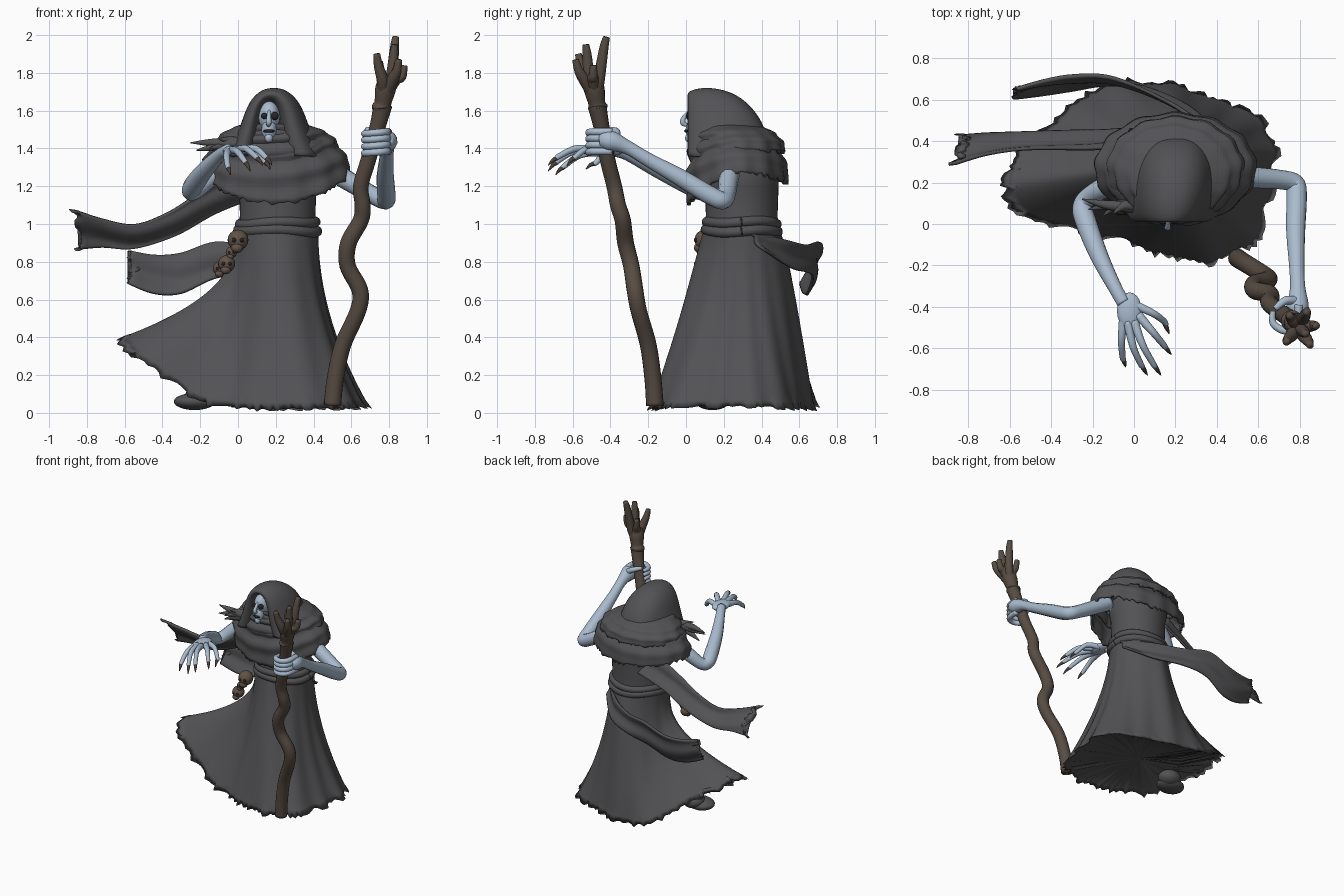
import bpy, bmesh, math, random
from mathutils import Vector as V, Matrix

if "Cube" in bpy.data.objects:
    bpy.data.objects.remove(bpy.data.objects["Cube"])
random.seed(4)
TAU = math.tau

def material(name, rgb):
    m = bpy.data.materials.new(name)
    m.diffuse_color = (*rgb, 1)
    m.use_nodes = True
    m.node_tree.nodes["Principled BSDF"].inputs["Base Color"].default_value = m.diffuse_color
    return m

CLOTH = material("charcoal cloth", (0.085, 0.083, 0.088))
SKIN = material("pale blue skin", (0.40, 0.50, 0.62))
WOOD = material("dark wood", (0.095, 0.072, 0.055))
BONE = material("brown bone", (0.12, 0.086, 0.062))
CLAW = material("claw brown", (0.07, 0.052, 0.045))
DARK = material("dark hollow", (0.02, 0.02, 0.024))

def build(name, verts, faces, mat, solid=0, sub=0):
    me = bpy.data.meshes.new(name)
    me.from_pydata([tuple(v) for v in verts], [], faces)
    bm = bmesh.new()
    bm.from_mesh(me)
    bmesh.ops.recalc_face_normals(bm, faces=bm.faces)
    for f in bm.faces:
        f.smooth = True
    bm.to_mesh(me)
    bm.free()
    me.materials.append(mat)
    ob = bpy.data.objects.new(name, me)
    bpy.context.collection.objects.link(ob)
    if sub:
        ob.modifiers.new("smooth", 'SUBSURF').levels = sub
    if solid:
        md = ob.modifiers.new("thickness", 'SOLIDIFY')
        md.thickness, md.offset = solid, -1
    return ob

def grid_faces(rows, cols, wrap, o=0):
    return [(o + i*cols + j, o + i*cols + (j+1) % cols, o + (i+1)*cols + (j+1) % cols, o + (i+1)*cols + j)
            for i in range(rows-1) for j in range(cols if wrap else cols-1)]

def loft(name, rings, mat, wrap=True, **kw):
    return build(name, [p for r in rings for p in r], grid_faces(len(rings), len(rings[0]), wrap), mat, **kw)

def spline(pts, n, closed=False):
    """Catmull-Rom through tuples of any length, n samples per span."""
    k, out = len(pts), []
    get = (lambda i: pts[i % k]) if closed else (lambda i: pts[min(max(i, 0), k-1)])
    for i in range(k if closed else k-1):
        for s in range(n):
            t = s / n
            out.append([0.5*(2*b + (c-a)*t + (2*a-5*b+4*c-d)*t*t + (3*b-a-3*c+d)*t**3)
                        for a, b, c, d in zip(get(i-1), get(i), get(i+1), get(i+2))])
    return out if closed else out + [list(pts[-1])]

def tubes(name, paths, mat, sides=12, n=5):
    """Tapered round tubes through (x, y, z, radius) points, as one object."""
    verts, faces = [], []
    for path in paths:
        s, o, prev = spline(path, n), len(verts), None
        for i, p in enumerate(s):
            d = (V(s[min(i+1, len(s)-1)][:3]) - V(s[max(i-1, 0)][:3])).normalized()
            u = d.orthogonal() if prev is None else prev - d*prev.dot(d)
            u.normalize()
            prev, w = u, d.cross(u)
            verts += [V(p[:3]) + p[3]*(u*math.cos(TAU*k/sides) + w*math.sin(TAU*k/sides)) for k in range(sides)]
        faces += grid_faces(len(s), sides, True, o)
        faces += [tuple(range(o, o+sides)), tuple(range(len(verts)-sides, len(verts)))]
    return build(name, verts, faces, mat)

def balls(name, items, mat):
    """Ellipsoids given as (centre, radii)."""
    bm = bmesh.new()
    for c, r in items:
        bmesh.ops.create_uvsphere(bm, u_segments=20, v_segments=12, radius=1,
                                  matrix=Matrix.Translation(c) @ Matrix.Diagonal((*r, 1)))
    bm.verts.index_update()
    verts, faces = [v.co.copy() for v in bm.verts], [[v.index for v in f.verts] for f in bm.faces]
    bm.free()
    return build(name, verts, faces, mat)

# Skirt: round waist flaring to a windswept ragged hem, raised on the left
HEM = [(.67, .2, .03), (.68, .40, .03), (.57, .54, .02), (.38, .61, .02), (.14, .68, .02), (-.13, .68, .06),
       (-.36, .53, .22), (-.57, .33, .35), (-.64, .17, .39), (-.48, .01, .25), (-.2, -.05, .06),
       (.04, -.12, .02), (.25, -.18, .02), (.45, -.17, .02), (.6, -.06, .03)]
hem = spline(HEM, 10, True)
rag = [random.uniform(-.018, .02) for _ in hem]
rings = []
for i in range(25):
    t, ring = i/24, []
    for k, (hx, hy, hz) in enumerate(hem):
        a = math.atan2(hy-.3, hx-.2)
        c, s = math.cos(a), math.sin(a)
        p = 1.0 + 1.5*max(0, -c)**1.5 + 1.0*max(0, c)**1.5 - .2*max(0, s)**2
        w = V((.205 + .22*c, .295 + .205*s, .96))
        q = t**p
        fold = 1 + .035*t*(1-.5*t)*math.sin(13*a + 1.5*math.sin(2*a))
        x, y = w.x + (hx-w.x)*q, w.y + (hy-w.y)*q
        r = rag[k] if i == 24 else 0
        ring.append((.2 + (x-.2)*fold + r*c, .3 + (y-.3)*fold + r*s, max(.005, w.z + (hz-w.z)*t - r*.5)))
    rings.append(ring)
rings.append([(.2 + (x-.2)*.95, .3 + (y-.3)*.95, z+.02) for x, y, z in rings[-1]])
rings.append([(.2 + (x-.2)*.5, .3 + (y-.3)*.5, .06 + (z-.02)*.35) for x, y, z in rings[-2]])
rings.append([(.2, .3, .06)] * len(hem))
loft("skirt", rings, CLOTH)

# Torso and rolled belt
loft("torso", [[(.21 + rx*math.cos(TAU*k/40), .295 + ry*math.sin(TAU*k/40), z) for k in range(40)]
               for z, rx, ry in [(.92, .21, .195), (1.05, .20, .19), (1.2, .205, .195), (1.32, .23, .2), (1.42, .15, .15)]], CLOTH)
def hoop(z, rx, ry, r, tilt):
    return [(.21 + rx*math.cos(a), .295 + ry*math.sin(a), z + tilt*math.cos(a) + .006*math.sin(3*a), r)
            for a in (TAU*k/20 for k in range(21))]
tubes("belt", [hoop(.965, .208, .19, .028, -.004), hoop(1.005, .20, .185, .027, .006)], CLOTH, n=3)

# Shoulder mantle: draped cowl layers with ragged hems
def mantle(name, rx, ry, top, front, side, back):
    n, rings = 120, []
    jag = [random.uniform(-.012, .012) for _ in range(n)]
    for i in range(21):
        t, ring = i/20, []
        for k in range(n):
            a = TAU*k/n
            c, s = math.cos(a), math.sin(a)
            zh = side + (back-side)*max(0, s)**2 + (front-side)*max(0, -s)**1.4
            q = math.sin(min(1, t*1.1)*math.pi/2)
            f = max(0, -s)
            g = (.006 + .010*f)*math.sin(t*20 + 1.2*c)*math.sin(t*math.pi) + .006*t*math.sin(13*a)
            x = .19 + .01*q + (.15 + (rx-.15)*q + g)*c
            y = .2 + .07*q + (.16 + (ry-.16)*q + g)*s
            ring.append((x, y, top + (zh-top)*t**1.35 + (jag[k] if i == 20 else 0)))
        rings.append(ring)
    loft(name, rings, CLOTH, solid=.018)
mantle("lower_mantle", .39, .268, 1.50, 1.11, 1.27, 1.22)
mantle("upper_mantle", .33, .25, 1.53, 1.26, 1.39, 1.38)

# Hood: arches swept from the face opening to the nape
ARCH = [(-1.6, 0), (-1.32, .25), (-1.1, .53), (-.86, .82), (-.44, .99)]
ARCH = ARCH + [(0, 1.02)] + [(-x, v) for x, v in reversed(ARCH)]
SECTIONS = [(.13, .05, 1.62, .165), (.04, .065, 1.65, .168), (.005, .09, 1.675, .172), (.01, .125, 1.70, .178), (.09, .15, 1.722, .188),
            (.2, .16, 1.71, .195), (.3, .15, 1.665, .2), (.38, .12, 1.58, .2), (.425, .075, 1.49, .2), (.43, .02, 1.40, .2)]
loft("hood", [[(cx + hw*x, y, 1.36 + (top-1.36)*v) for x, v in ARCH] for y, hw, top, cx in SECTIONS],
     CLOTH, wrap=False, sub=2, solid=.012)

# Face with nose, dark eye hollows and mouth
balls("face", [((.165, .085, 1.57), (.058, .08, .085)), ((.165, .07, 1.50), (.044, .072, .075)),
               ((.163, .02, 1.455), (.022, .025, .025))], SKIN)
tubes("nose", [[(.165, .02, 1.60, .008), (.163, -.012, 1.56, .013), (.162, -.016, 1.535, .015), (.162, .01, 1.52, .008)]], SKIN)
balls("eye_hollows", [((.14, .014, 1.572), (.018, .016, .016)), ((.193, .016, 1.572), (.022, .016, .022))], DARK)
balls("mouth", [((.163, .002, 1.492), (.03, .012, .009))], DARK)

# Staff: crooked shaft, knot and branching crown
tubes("staff", [[(.50, -.165, .04, .046), (.515, -.175, .18, .045), (.555, -.20, .36, .044), (.635, -.25, .54, .043),
                 (.645, -.27, .65, .044), (.58, -.29, .78, .043), (.585, -.32, .9, .044), (.65, -.335, 1.02, .043),
                 (.66, -.36, 1.1, .042), (.65, -.38, 1.2, .041), (.69, -.415, 1.34, .041), (.735, -.445, 1.5, .042),
                 (.76, -.465, 1.6, .048), (.762, -.468, 1.62, .053), (.767, -.472, 1.64, .045),
                 (.78, -.485, 1.71, .055), (.792, -.495, 1.76, .05)]], WOOD, sides=16)
tips = [(.835, -.42, 1.99), (.735, -.57, 1.90), (.85, -.585, 1.87), (.75, -.44, 1.86), (.88, -.49, 1.84), (.83, -.53, 1.95)]
tubes("staff_branches", [[(.772, -.478, 1.66, .030), (.79 + (x-.79)*.45, -.495 + (y+.495)*.45, 1.76, .032),
                          (.79 + (x-.79)*.85, -.495 + (y+.495)*.8, z-.06, .025), (x, y, z, .018)] for x, y, z in tips], WOOD)

# Arm and fist gripping the staff
tubes("staff_arm", [[(.45, .24, 1.31, .055), (.58, .225, 1.23, .052), (.70, .215, 1.16, .048), (.775, .195, 1.125, .048),
                     (.785, .13, 1.15, .05), (.78, -.03, 1.245, .047), (.785, -.2, 1.34, .038),
                     (.79, -.31, 1.405, .038), (.79, -.40, 1.44, .055), (.78, -.45, 1.44, .04)]], SKIN)
fist = [[(.795, -.39, z, .02), (.785, -.485, z, .02), (.73, -.515, z-.005, .019), (.672, -.48, z-.01, .018), (.67, -.42, z-.01, .013)]
        for z in (1.385, 1.42, 1.455, 1.488)]
tubes("staff_fingers", fist + [[(.78, -.37, 1.46, .022), (.73, -.37, 1.49, .02), (.68, -.41, 1.5, .014)]], SKIN)

# Reaching arm, open hand and claws
tubes("reaching_arm", [[(.0, .22, 1.34, .055), (-.13, .18, 1.26, .052), (-.22, .13, 1.18, .045), (-.25, .085, 1.17, .046),
                        (-.235, .02, 1.205, .052), (-.17, -.15, 1.29, .045), (-.09, -.31, 1.37, .034), (-.05, -.38, 1.39, .034)]], SKIN)
balls("palm", [((-.022, -.42, 1.388), (.06, .09, .029))], SKIN)
FINGERS = [((.0, -.39, 1.385), (.09, -.43, 1.385), (.145, -.47, 1.33), (.17, -.53, 1.29)),
           ((.02, -.44, 1.39), (.09, -.52, 1.40), (.14, -.58, 1.36), (.18, -.63, 1.31)),
           ((.0, -.47, 1.39), (.04, -.58, 1.40), (.09, -.67, 1.36), (.13, -.73, 1.31)),
           ((-.03, -.47, 1.39), (-.005, -.59, 1.385), (.03, -.67, 1.34), (.065, -.73, 1.28)),
           ((-.05, -.45, 1.385), (-.06, -.56, 1.365), (-.055, -.64, 1.31), (-.04, -.69, 1.26))]
mid = lambda c, d, f: V(c).lerp(V(d), f)
tubes("fingers", [[(*a, .023), (*b, .018), (*c, .015), (*mid(c, d, .3), .013)] for a, b, c, d in FINGERS], SKIN)
tubes("claws", [[(*mid(c, d, .2), .0125), (*(mid(c, d, .6) + V((0, 0, .006))), .010), (*d, .002)]
                for a, b, c, d in FINGERS], CLAW)

# Blown cloth ribbons given by upper and lower edge points, ragged at the end
def ribbon(name, edges, wave):
    s, rows, m = spline([u + l for u, l in edges], 6), [], 14
    for i, e in enumerate(s):
        u, l, row = V(e[:3]), V(e[3:]), []
        for j in range(m+1):
            p = u.lerp(l, j/m)
            p.y += wave*math.sin(j/m*TAU*1.2 + i*.12)
            if i == len(s)-1:
                p.x += random.uniform(-.035, .03) + .06*math.sin(j/m*math.pi)
            row.append(p)
        rows.append(row)
    loft(name, rows, CLOTH, wrap=False, solid=.016)
ribbon("upper_ribbon", [((.0, .38, 1.3), (.1, .47, 1.15)), ((-.22, .36, 1.16), (-.12, .45, 1.06)),
                        ((-.38, .36, 1.06), (-.33, .45, .94)), ((-.55, .36, 1.0), (-.55, .45, .87)),
                        ((-.72, .34, 1.03), (-.72, .45, .88)), ((-.87, .30, 1.08), (-.86, .44, .87))], .01)
ribbon("lower_ribbon", [((.43, .34, .96), (.42, .41, .87)), ((.28, .51, .92), (.28, .555, .77)),
                        ((.08, .63, .89), (.08, .65, .74)), ((-.12, .71, .90), (-.12, .68, .71)),
                        ((-.30, .72, .84), (-.30, .66, .63)), ((-.45, .70, .83), (-.45, .64, .63)),
                        ((-.60, .66, .86), (-.60, .62, .69))], .01)

# Tattered wisps at the left shoulder
tubes("shoulder_wisps", [[(.06, .08, 1.42, .03), ((.02+x)/2, .09, (1.43+z)/2, .024), (x, y, z, .003)]
                         for x, y, z in [(-.25, .12, 1.43), (-.22, .07, 1.39), (-.19, .10, 1.34), (-.15, .04, 1.40), (-.1, .05, 1.45)]], CLOTH)

# Small skulls hanging from the belt
SKULLS = [(.0, .10, .915, .055), (-.035, .09, .85, .03), (-.06, .09, .79, .045), (-.095, .14, .765, .038)]
balls("belt_skulls", [((x, y, z), (r, r, r)) for x, y, z, r in SKULLS] +
      [((x-.005, y-.5*r, z-.75*r), (.6*r, .55*r, .5*r)) for x, y, z, r in SKULLS], BONE)
balls("skull_eyes", [((x + s*.38*r, y-.85*r, z), (.22*r, .22*r, .22*r)) for x, y, z, r in SKULLS for s in (-1, 1)], DARK)

# Boot under the lifted hem
balls("boot", [((-.23, .14, .06), (.11, .09, .045)), ((-.19, .18, .09), (.09, .08, .06))], CLOTH)
